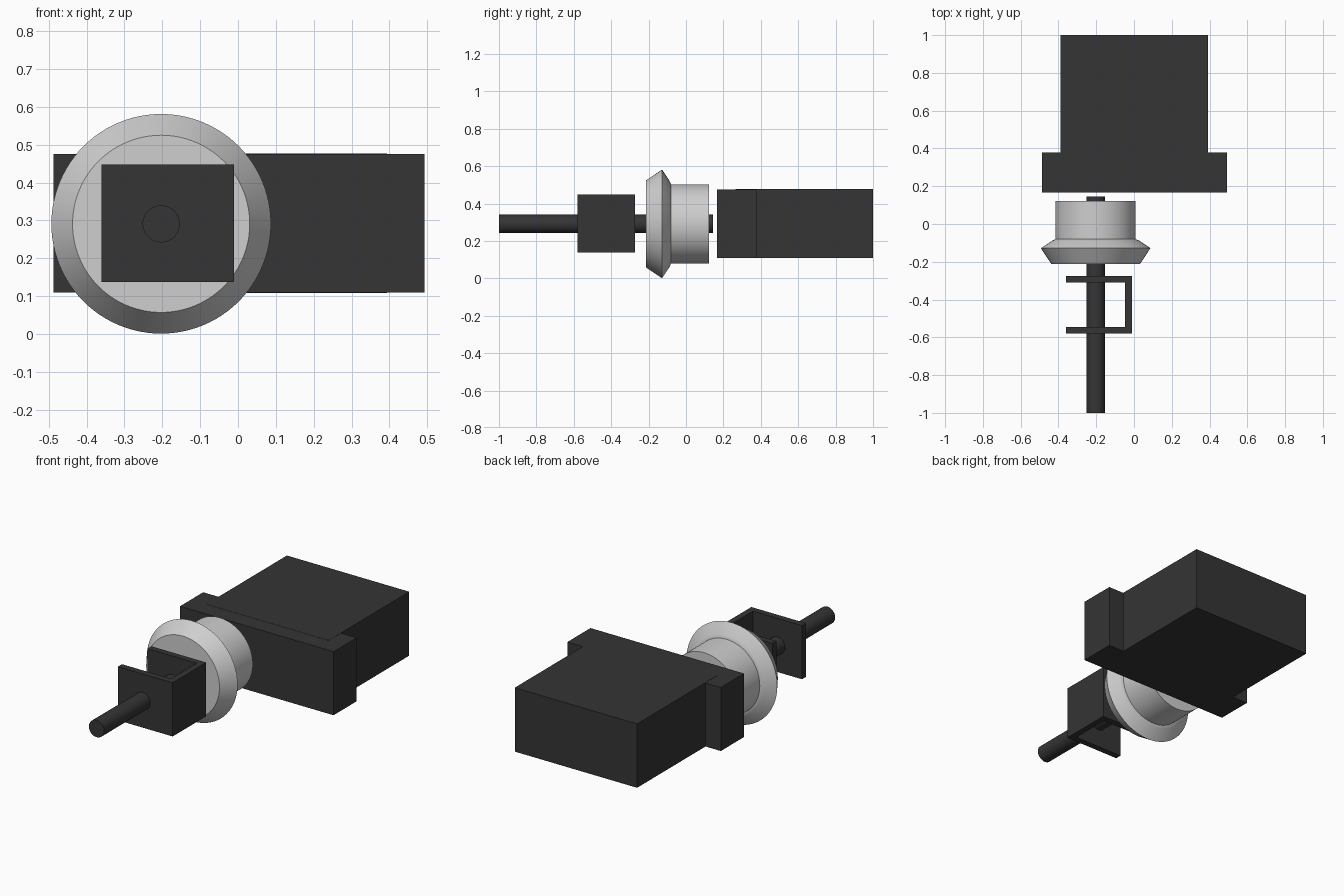
import bpy, bmesh, math

if "Cube" in bpy.data.objects:
    bpy.data.objects.remove(bpy.data.objects["Cube"])

AX, AZ = -0.203, 0.291   # shaft axis position


def material(name, rgb):
    m = bpy.data.materials.new(name)
    m.diffuse_color = (*rgb, 1)
    m.use_nodes = True
    m.node_tree.nodes["Principled BSDF"].inputs["Base Color"].default_value = m.diffuse_color
    return m


dark = material("dark_grey", (0.035, 0.035, 0.035))
light = material("light_grey", (0.62, 0.62, 0.62))


def finish(name, bm, mat):
    bmesh.ops.recalc_face_normals(bm, faces=bm.faces)
    me = bpy.data.meshes.new(name)
    bm.to_mesh(me)
    bm.free()
    me.materials.append(mat)
    ob = bpy.data.objects.new(name, me)
    bpy.context.collection.objects.link(ob)
    return ob


def prism(name, outline, z0, z1, mat):
    """Extrude an (x, y) outline from z0 up to z1."""
    bm = bmesh.new()
    face = bm.faces.new([bm.verts.new((x, y, z0)) for x, y in outline])
    ext = bmesh.ops.extrude_face_region(bm, geom=[face])
    for v in ext["geom"]:
        if isinstance(v, bmesh.types.BMVert):
            v.co.z = z1
    return finish(name, bm, mat)


def box(name, x0, x1, y0, y1, z0, z1, mat):
    return prism(name, [(x0, y0), (x1, y0), (x1, y1), (x0, y1)], z0, z1, mat)


def turned(name, profile, mat, n=96):
    """Capped lathe of (y, radius) points around the shaft axis."""
    bm = bmesh.new()
    rings = []
    for y, r in profile:
        rings.append([bm.verts.new((AX + r * math.cos(2 * math.pi * i / n), y,
                                    AZ + r * math.sin(2 * math.pi * i / n))) for i in range(n)])
    for a, b in zip(rings, rings[1:]):
        for i in range(n):
            j = (i + 1) % n
            bm.faces.new((a[i], a[j], b[j], b[i]))
    bm.faces.new(rings[0])
    bm.faces.new(rings[-1])
    ob = finish(name, bm, mat)
    bpy.ops.object.select_all(action='DESELECT')
    ob.select_set(True)
    bpy.context.view_layer.objects.active = ob
    bpy.ops.object.shade_smooth_by_angle(angle=math.radians(25))
    return ob


# Motor housing: wide flange and three flush body sections
box("housing_flange", -0.487, 0.493, 0.167, 0.378, 0.109, 0.476, dark)
for part, y0, y1 in (("front", 0.265, 0.397), ("middle", 0.397, 0.594), ("rear", 0.594, 1.0)):
    box("housing_" + part, -0.388, 0.393, y0, y1, 0.108, 0.477, dark)

# Shaft
turned("shaft", [(-1.0, 0.049), (0.145, 0.049)], dark, 48)

# Bevelled wheel and its hub
turned("bevel_wheel", [(-0.213, 0.234), (-0.128, 0.29), (-0.088, 0.23), (-0.08, 0.212)], light)
turned("wheel_hub", [(-0.081, 0.212), (0.123, 0.212)], light)

# C-shaped bracket, open towards -x
L, R, F, B, T = -0.36, -0.011, -0.58, -0.274, 0.036
prism("bracket", [(L, F), (R, F), (R, B), (L, B), (L, B - T),
                  (R - T, B - T), (R - T, F + T), (L, F + T)], 0.137, 0.447, dark)
